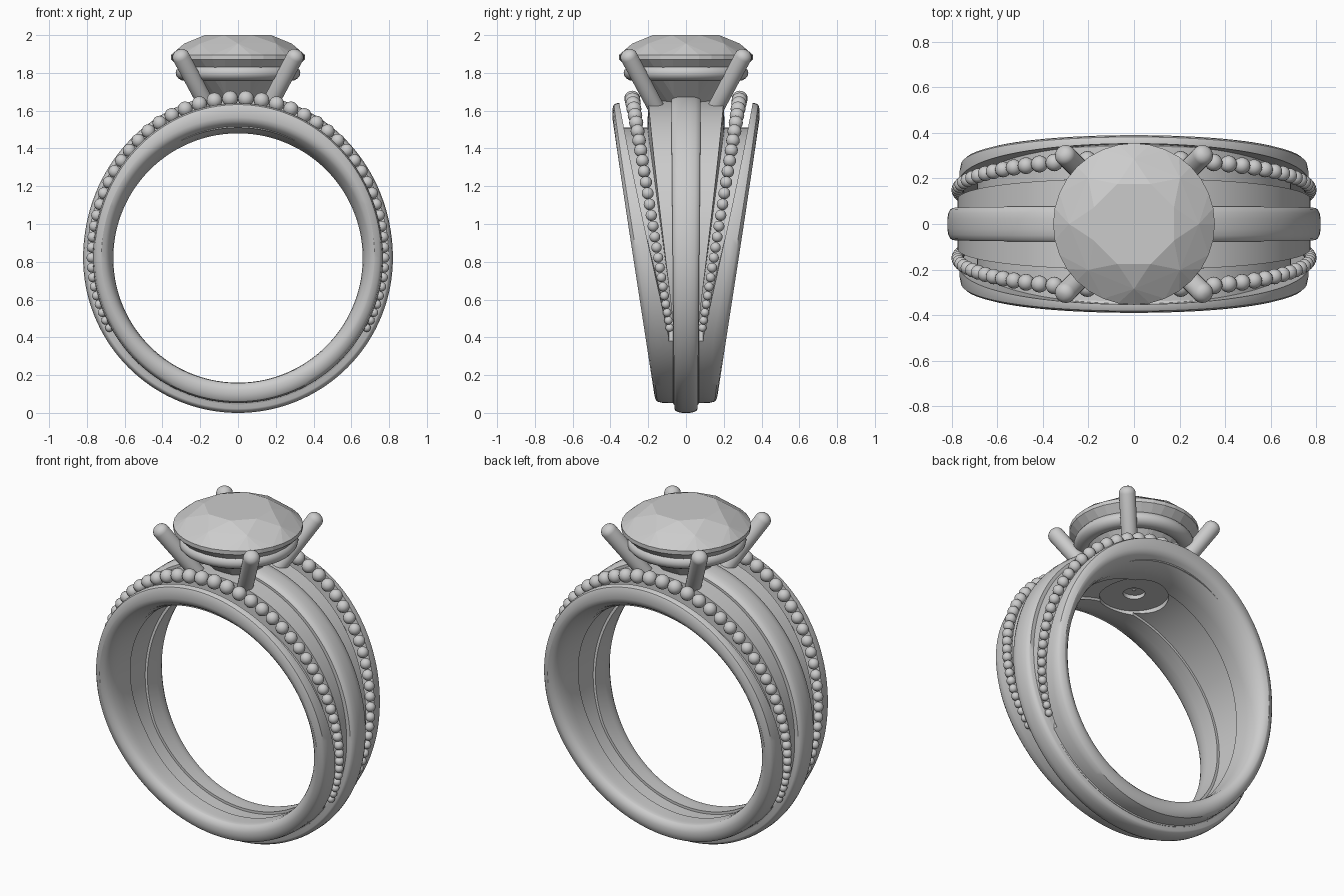
import bpy, bmesh, math
from mathutils import Vector, Matrix

if "Cube" in bpy.data.objects:
    bpy.data.objects.remove(bpy.data.objects["Cube"])

CZ = 0.82  # height of the ring's axis


def finish(name, bm, smooth=True):
    bmesh.ops.recalc_face_normals(bm, faces=bm.faces)
    me = bpy.data.meshes.new(name)
    bm.to_mesh(me)
    bm.free()
    ob = bpy.data.objects.new(name, me)
    bpy.context.collection.objects.link(ob)
    if smooth:
        shade(ob)
    return ob


def activate(ob):
    bpy.ops.object.select_all(action='DESELECT')
    ob.select_set(True)
    bpy.context.view_layer.objects.active = ob


def shade(ob):
    activate(ob)
    bpy.ops.object.shade_smooth_by_angle(angle=math.radians(35))


def top(t):
    return max(0.0, math.cos(t)) ** 2


def sweep(name, half_section, n=144, smooth=True):
    """Sweep a y-mirrored (y, radius) section around the ring axis."""
    bm = bmesh.new()
    loops = []
    for i in range(n):
        t = 2 * math.pi * i / n
        half = half_section(t)
        sec = half + [(-y, r) for y, r in reversed(half)]
        loops.append([bm.verts.new((r * math.sin(t), y, CZ + r * math.cos(t))) for y, r in sec])
    m = len(loops[0])
    for i in range(n):
        a, b = loops[i], loops[(i + 1) % n]
        for j in range(m):
            k = (j + 1) % m
            bm.faces.new((a[j], a[k], b[k], b[j]))
    return finish(name, bm, smooth)


def lathe(name, profile, n=64):
    """Closed (radius, z) profile spun around the vertical axis."""
    bm = bmesh.new()
    loops = [[bm.verts.new((r * math.cos(2 * math.pi * i / n), r * math.sin(2 * math.pi * i / n), z))
              for r, z in profile] for i in range(n)]
    m = len(profile)
    for i in range(n):
        a, b = loops[i], loops[(i + 1) % n]
        for j in range(m):
            k = (j + 1) % m
            bm.faces.new((a[j], a[k], b[k], b[j]))
    return finish(name, bm)


# Tapered shank: inner panel, bead groove and flared outer rail
def shank_section(t):
    z = CZ + 0.8 * math.cos(t)
    yo = 0.165 + 0.139 * z
    yi = max(0.09, 0.10 + (z - 0.44) * 0.212)
    yp = max(0.065, 0.065 + (z - 0.44) * 0.115)
    yq = yp * 0.75
    rp = 0.775 + 0.06 * top(t)
    rr = 0.768 + 0.052 * top(t)
    re = 0.665 + 0.045 * (1 + math.cos(t)) / 2
    close = min(1.0, max(0.0, (0.43 - z) / 0.06))
    fl = 0.69 + (rr - 0.69) * close
    w = yo - yi
    return [(yp, rp), (yp + 0.003, fl), (yi, fl), (yi + 0.003, rr),
            (yi + 0.45 * w, rr - 0.001), (yo - 0.2 * w, rr - 0.008),
            (yo - 0.08 * w, rr - 0.02), (yo, rr - 0.045), (yo, re + 0.035),
            (yo - 0.006, re + 0.015), (yo - 0.02, re),
            (yo * 0.85, 0.66 + (re - 0.66) * 0.5), (yo * 0.72, 0.66 + (re - 0.66) * 0.15),
            (yo * 0.6, 0.66), (yq, 0.66), (yq, 0.675)]


shank = sweep("shank", shank_section, smooth=False)

# Opening under the stone
bpy.ops.mesh.primitive_cylinder_add(vertices=64, radius=0.19, depth=0.3, location=(0, 0, 1.46))
cutter = bpy.context.object
cutter.name = "opening_cutter"
cutter.hide_render = True
mod = shank.modifiers.new("opening", 'BOOLEAN')
mod.operation = 'DIFFERENCE'
mod.solver = 'EXACT'
mod.object = cutter
activate(shank)
bpy.ops.object.modifier_apply(modifier=mod.name)
bpy.data.objects.remove(cutter)
shade(shank)


# Raised band along the middle
def band_section(t):
    w = 0.07 + 0.008 * math.cos(t)
    r = 0.82 + 0.05 * top(t)
    return [(w * 0.3, r), (w * 0.65, r - 0.004), (w * 0.9, r - 0.012), (w, r - 0.022), (w, 0.70)]


sweep("centre_band", band_section)

# Graduated beads in the four groove runs
bm = bmesh.new()
t, end = 0.0, math.radians(119)
rad = 0.042
t = rad / 0.845
while t < end:
    r = 0.775 + 0.07 * top(t)
    z = CZ + r * math.cos(t)
    y = 0.085 + (z - 0.44) * 0.163
    for sx in (1, -1):
        for sy in (1, -1):
            bmesh.ops.create_uvsphere(bm, u_segments=16, v_segments=10, radius=rad,
                                      matrix=Matrix.Translation((sx * r * math.sin(t), sy * y, z)))
    new = 0.042 - 0.021 * t / end
    t += (rad + new) / r
    rad = new
finish("beads", bm)

# Head: base washer and rounded collar under the stone
lathe("head_base", [(0.06, 1.495), (0.192, 1.495), (0.192, 1.53), (0.06, 1.53)])
lathe("collar", [(0.28 + 0.05 * math.cos(a), 1.80 + 0.042 * math.sin(a))
                 for a in [2 * math.pi * i / 16 for i in range(16)]])

# Four leaning prongs with rounded tips
for sx, sy, label in ((1, 1, "back_right"), (-1, 1, "back_left"),
                      (-1, -1, "front_left"), (1, -1, "front_right")):
    a = Vector((sx * 0.15, sy * 0.15, 1.60))
    b = Vector((sx * 0.302, sy * 0.302, 1.885))
    d = b - a
    rot = d.to_track_quat('Z', 'Y').to_matrix().to_4x4()
    bm = bmesh.new()
    rows = []
    prof = [(0.044, 0.0), (0.046, d.length)]
    prof += [(0.046 * math.cos(k * math.pi / 10), d.length + 0.04 * math.sin(k * math.pi / 10))
             for k in range(1, 5)]
    for r, h in prof:
        rows.append([bm.verts.new(a + rot.to_3x3() @ Vector((r * math.cos(i * math.pi / 12),
                                                            r * math.sin(i * math.pi / 12), h)))
                     for i in range(24)])
    for p, q in zip(rows, rows[1:]):
        for i in range(24):
            bm.faces.new((p[i], p[(i + 1) % 24], q[(i + 1) % 24], q[i]))
    bm.faces.new(rows[0])
    bm.faces.new(rows[-1])
    finish("prong_" + label, bm)

# Faceted round stone, as the hull of its facet corners
bm = bmesh.new()
for count, r, z, off in ((8, 0.19, 2.0, 0.5), (8, 0.285, 1.955, 0.0), (32, 0.355, 1.895, 0.0),
                         (32, 0.355, 1.872, 0.0), (8, 0.17, 1.675, 0.5), (1, 0.0, 1.51, 0.0)):
    for i in range(count):
        a = 2 * math.pi * (i + off) / count
        bm.verts.new((r * math.cos(a), r * math.sin(a), z))
bmesh.ops.convex_hull(bm, input=bm.verts)
bmesh.ops.dissolve_limit(bm, angle_limit=0.02, verts=bm.verts, edges=bm.edges)
finish("stone", bm, smooth=False)
